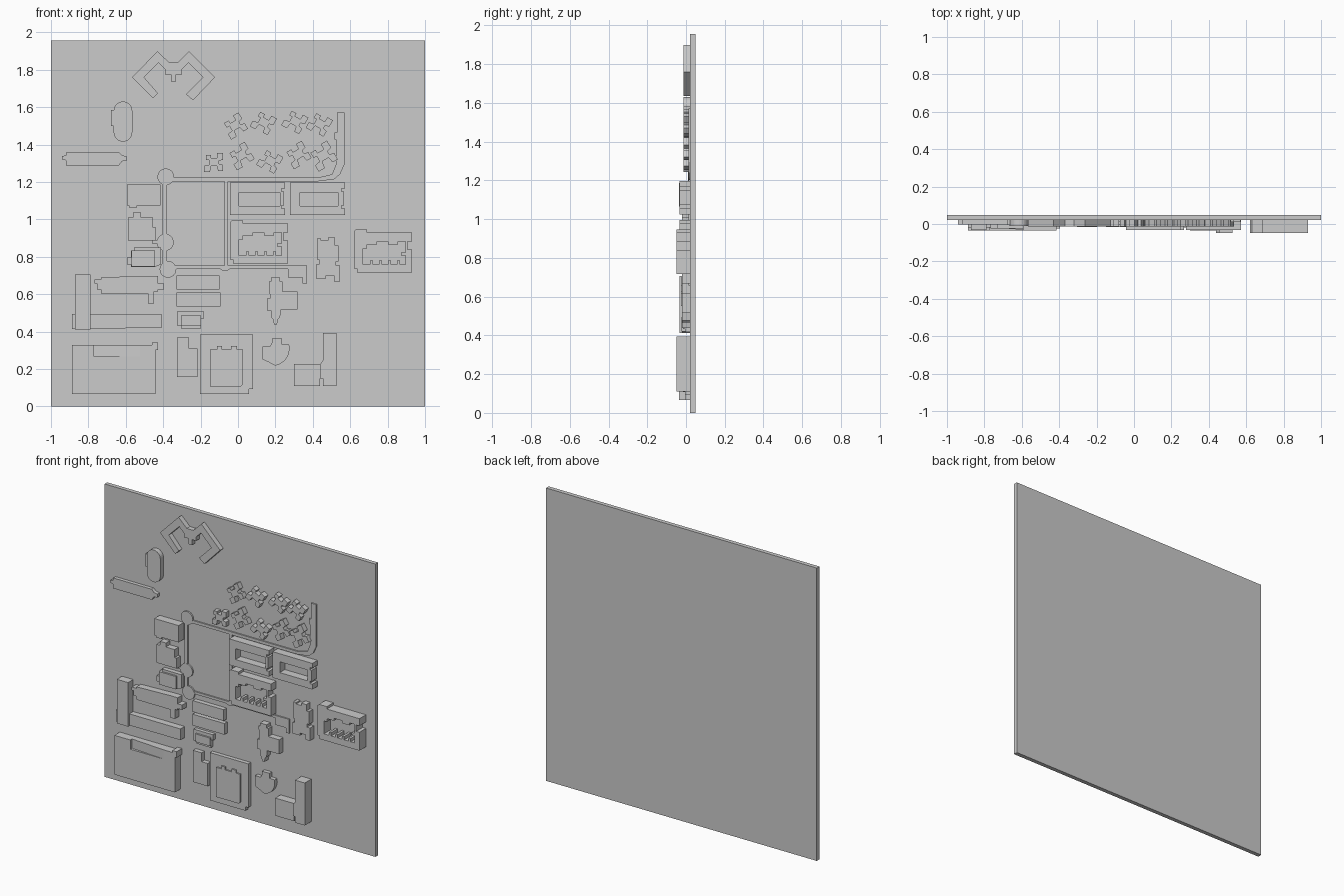
import bpy, bmesh, math

# Site-plan coordinates: 187 plan units per model unit, plan origin (238, 407), plan y runs downwards
S, X0, Z0 = 187.0, 238.0, 407.0
BACK = 0.026          # buildings sink slightly into the plate
ROAD = 0.012


def block(name, front, *loops):
    """Extrude outline (+ court holes) from the plate forward to y = front.
    front may be a list giving one depth per outline corner (sloping roof)."""
    bm = bmesh.new()
    edges = []
    for loop in loops:
        vs = [bm.verts.new(((x - X0) / S, BACK, (Z0 - y) / S)) for x, y in loop]
        edges += [bm.edges.new((vs[i - 1], vs[i])) for i in range(len(vs))]
    n = len(bm.verts)
    bmesh.ops.triangle_fill(bm, edges=edges, use_beauty=True, use_dissolve=False)
    depth = front if isinstance(front, list) else [front] * n
    keys = {tuple(round(c, 5) for c in v.co): d for v, d in zip(bm.verts, depth)}
    ext = bmesh.ops.extrude_face_region(bm, geom=bm.faces[:], use_keep_orig=True)
    for v in [g for g in ext["geom"] if isinstance(g, bmesh.types.BMVert)]:
        v.co.y = keys[tuple(round(c, 5) for c in v.co)]
    bmesh.ops.recalc_face_normals(bm, faces=bm.faces[:])
    if not isinstance(front, list):
        bmesh.ops.dissolve_limit(bm, angle_limit=0.001, verts=bm.verts[:], edges=bm.edges[:])
    me = bpy.data.meshes.new(name)
    bm.to_mesh(me)
    bm.free()
    ob = bpy.data.objects.new(name, me)
    bpy.context.collection.objects.link(ob)
    return ob


def rect(x0, y0, x1, y1):
    return [(x0, y0), (x1, y0), (x1, y1), (x0, y1)]


def arc(cx, cy, r, a0, a1, n):
    return [(cx + r * math.cos(math.radians(a0 + (a1 - a0) * i / n)),
             cy + r * math.sin(math.radians(a0 + (a1 - a0) * i / n))) for i in range(n + 1)]


def shift(loop, dx, dy):
    return [(x + dx, y + dy) for x, y in loop]


# Ground plate
bpy.ops.mesh.primitive_cube_add(size=1, location=(0, 0.035, 0.9775))
plate = bpy.context.object
plate.name = "ground_plate"
plate.scale = (2, 0.028, 1.955)

# Winged building at the top
block("winged_building", -0.013, [
    (132, 78), (157.5, 52), (169, 63), (178, 63), (189, 52), (215, 78), (193, 101), (186, 95),
    (203, 78), (188.5, 63.5), (182, 70), (182, 75), (176, 75), (176, 82), (171, 82), (171, 75),
    (165, 75), (165, 70), (158.5, 63.5), (144, 78), (158, 94), (153, 99)])

# Stadium and its stand
block("stadium", -0.012, arc(123, 111.5, 9.3, 180, 360, 16) + arc(123, 133, 9.3, 0, 180, 16))
block("stadium_stand", -0.005, rect(111, 110.5, 115, 126.5))

# Long hall with narrow ends
block("long_hall", -0.003, [
    (62, 157), (66, 156), (66, 153), (119, 153), (122, 156), (127, 157), (127, 161),
    (122, 162), (119, 166), (66, 166), (66, 161), (62, 160)])

# Pinwheel housing cluster
WING = [(-10, 10), (-4, 10), (-3, 4), (3, 4), (4, 9), (9, 9), (9, 3), (5, 2), (5, -1), (9, -2),
        (9, -9), (3, -9), (3, -4), (-3, -4), (-3, -7), (-8, -7), (-8, -2), (-5, -2), (-5, 3), (-10, 4)]
houses = [(214, 162.5, 0, 1), (235, 126, -30, 1.05), (264, 123, 30, 1.05), (295.5, 122, 30, 1.05),
          (320, 124.5, 30, 1.05), (241, 156, -30, 1.1), (270.5, 161.5, 30, 1.05),
          (298, 155, -30, 1.1), (323, 156, -30, 1.2)]
for i, (cx, cy, ang, k) in enumerate(houses):
    c, s = math.cos(math.radians(ang)) * k, math.sin(math.radians(ang)) * k
    block(f"pinwheel_house_{i + 1}", -0.014,
          [(cx + x * c - y * s, cy + x * s + y * c) for x, y in WING])

# Roads, roundabouts and paved corner
block("parking_strip", ROAD, [
    (337, 113), (344.5, 113), (344.5, 165), (340, 175), (334, 180), (318, 182), (162, 182), (162, 178.3),
    (318, 178.3), (332, 175), (336, 165), (336, 140), (334.5, 140), (334.5, 133), (337, 133)])
block("west_road", ROAD, rect(162.5, 180, 167, 268))
block("middle_road", ROAD, rect(224.3, 181, 228, 268))
block("south_road", ROAD, [
    (168, 266.3), (307, 266.3), (307, 284), (302.5, 284), (302.5, 278), (288, 278),
    (288, 269.5), (230, 269.5), (228, 271), (222, 271), (220, 269.5), (168, 269.5)])
block("west_spur", ROAD, rect(152, 241, 160, 244))
for i, (cx, cy, r) in enumerate([(165.8, 177.5, 8.3), (165.2, 243, 8.5), (168, 270, 8.3)]):
    block(f"roundabout_{i + 1}", ROAD - 0.001, arc(cx, cy, r, 0, 348.75, 31))

# Courtyard blocks with notched east walls
ring = [(230, 183), (285, 183), (285, 189), (281.5, 189), (281.5, 192), (284, 192), (284, 206),
        (281.5, 206), (281.5, 209), (285, 209), (285, 215.5), (230, 215.5)]
block("court_block_west", -0.033, ring, rect(239, 193, 280, 206.5))
block("court_block_east", -0.033, shift(ring, 60, 0), rect(300, 193, 338, 206.5))

# Toothed courtyard blocks
outer = [(230, 223), (232, 221), (243, 221), (243, 224), (288, 224), (288, 233), (283.5, 233),
         (283.5, 241), (288, 241), (288, 264), (233, 264), (233, 260), (230, 260)]
court = [(239, 256), (239, 240), (243, 240), (243, 236), (253, 236), (253, 233), (264, 233),
         (264, 236), (274, 236), (274, 233), (281.5, 233), (281.5, 244), (277, 244), (277, 247),
         (281.5, 247), (281.5, 256)]
for x in (274, 265, 256, 247):
    court += [(x + 2, 256), (x + 2, 252), (x - 1, 252), (x - 1, 256)]
block("toothed_court_west", -0.033, outer, court)
block("toothed_court_east", -0.048, shift(outer, 124, 9), shift(court, 124, 9))

# East halls
block("stepped_hall", -0.02, [
    (317, 239), (321, 239), (321, 241), (328, 241), (328, 238), (335, 238), (335, 246), (338.5, 246),
    (338.5, 262), (336, 262), (336, 266), (340, 266), (340, 282), (334, 282), (334, 276),
    (326, 276), (326, 279), (316, 279), (316, 265), (319, 265), (319, 260), (317, 260)])
block("cross_hall", -0.02, [
    (269, 282), (271, 282), (271, 278), (280, 278), (280, 282), (282.5, 282), (282.5, 292), (297.5, 292),
    (297.5, 310), (281, 310), (280, 318), (278, 320), (277, 325), (274, 325), (273, 320),
    (271, 318), (271, 311), (267, 311), (267, 299), (270, 299)])

# West halls
block("west_hall_north", -0.035, [
    (127, 185), (160.5, 185), (160.5, 206), (137, 206), (137, 208), (129, 208), (129, 206), (127, 206)])
block("west_hall_middle", -0.02, [
    (128, 218), (133, 218), (133, 213), (141, 213), (141, 218), (153, 218), (153, 228),
    (156, 228), (156, 241), (128, 241)])
block("west_hall_south", -0.01, [
    (134, 248), (161, 248), (161, 265), (155, 267.5), (131, 267.5), (131, 265), (127, 265),
    (127, 258), (131, 258), (131, 251), (134, 251)])
block("west_hall_south_roof", -0.022, rect(131.5, 251, 155, 267))
block("tower_slab", -0.033, rect(75, 275, 90.5, 330))
block("low_bar", -0.02, [(90, 315), (161.5, 314.5), (161.5, 328.5), (72, 329.5), (72, 314.5)])
block("low_bar_roof", -0.024, rect(102, 314.5, 161.5, 328.5))
block("workshop", -0.025, [
    (101, 278), (148, 276.5), (158, 276.5), (158, 284), (164, 284), (164, 290), (158, 290), (158, 292),
    (154, 292), (154, 304), (148, 304), (148, 294), (101, 294), (101, 290), (97, 290), (97, 284),
    (94.5, 284), (94.5, 280), (101, 280)])

# Central bars
block("central_bar_north", -0.01, rect(176.5, 276, 219.5, 290))
block("central_bar_south", -0.01, rect(176.5, 293, 220.5, 307))
block("stepped_bar", -0.003, [
    (177, 312), (204, 312), (204, 319), (201, 319), (201, 329), (181, 329), (181, 326), (177, 326)])
block("stepped_bar_roof", -0.015, rect(181, 316, 201, 326))

# Large south-west block with a sloping roof recess
block("large_block", -0.036, [
    (72, 345.5), (94, 345.5), (94, 357), (140, 357), (140, 345.5), (152, 345.5), (152, 343),
    (158, 343), (158, 350.5), (155.5, 350.5), (155.5, 394.5), (72, 394.5)])
block("large_block_ramp", [-0.018, -0.036, -0.036, -0.018], rect(94, 345.5, 140, 357))

# South row
block("small_annex", -0.01, [(177, 338), (189, 338), (189, 349), (197.5, 349), (197.5, 377.5), (177, 377.5)])
block("square_block", -0.006, [
    (200, 335), (253, 335), (253, 389.5), (249, 389.5), (249, 394.5), (200, 394.5)])
block("square_block_roof", -0.016, [
    (210, 350), (217, 350), (217, 346.5), (222, 346.5), (222, 350), (231, 350), (231, 346.5),
    (237, 346.5), (237, 350), (243, 350), (243, 385), (241, 387), (210, 387)])
block("auditorium", -0.006, [(262.5, 347), (270, 347), (272, 343), (272, 339), (282, 339), (282, 345)]
      + arc(272, 349, 17.5, -12, 80, 12) + [(269, 363), (262.5, 360)])
block("corner_slab", -0.048, [
    (323, 333.5), (336.5, 333.5), (336.5, 386.5), (323, 386.5), (323, 379), (320, 379),
    (320, 365), (323, 361)])
block("corner_wing", -0.035, rect(294, 364.5, 320, 386.5))
